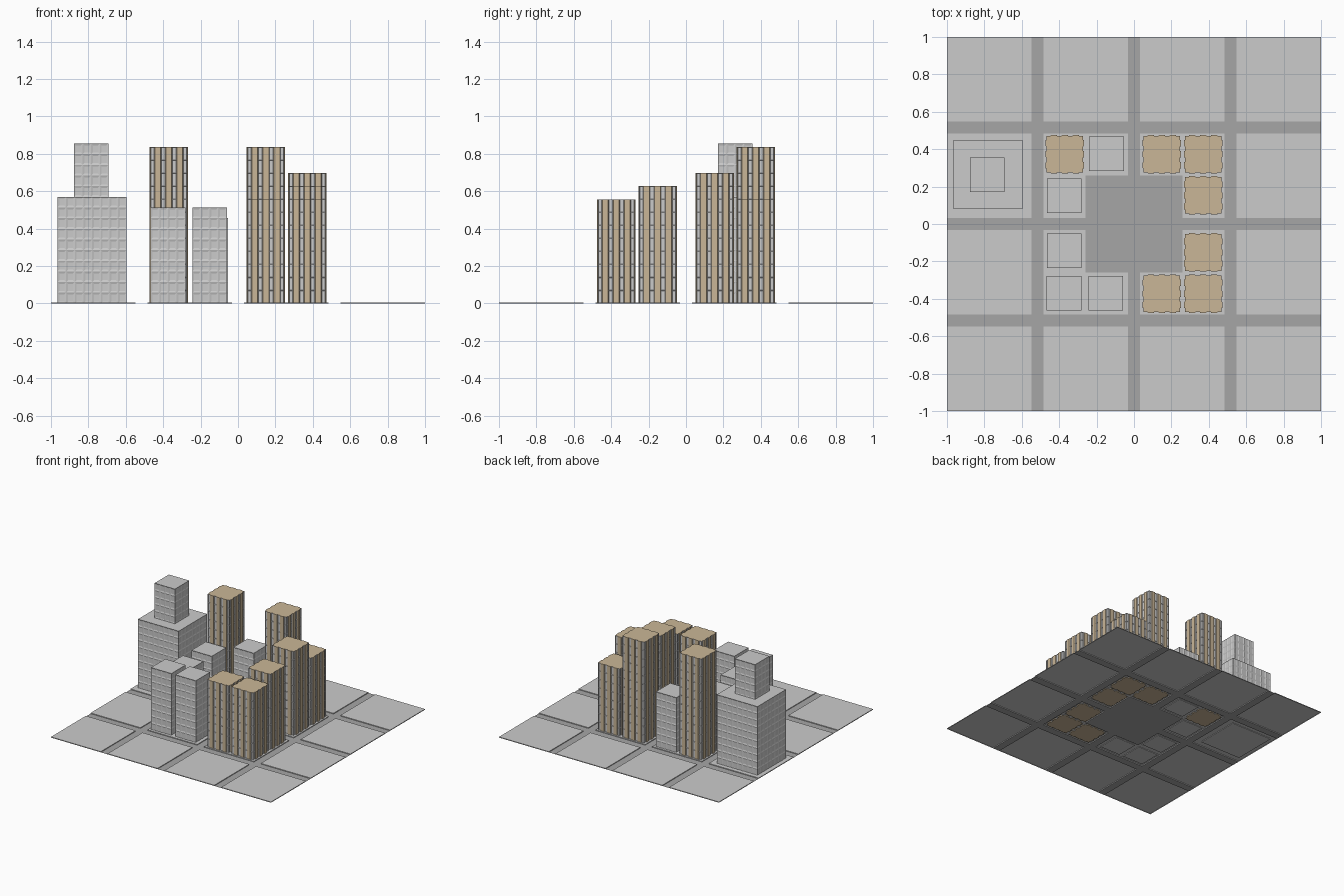
import bpy, bmesh
from mathutils import Vector, Matrix

if "Cube" in bpy.data.objects:
    bpy.data.objects.remove(bpy.data.objects["Cube"])


def material(name, rgb):
    m = bpy.data.materials.new(name)
    m.diffuse_color = (*rgb, 1)
    m.use_nodes = True
    m.node_tree.nodes["Principled BSDF"].inputs["Base Color"].default_value = m.diffuse_color
    return m


ASPHALT = material("asphalt", (0.38, 0.38, 0.38))
BRICK = material("tan_brick", (0.59, 0.47, 0.31))
PLAIN = material("plain_grey", (0.8, 0.8, 0.8))


def finish(bm, name, mats=(), loc=(0, 0, 0)):
    bmesh.ops.recalc_face_normals(bm, faces=bm.faces[:])
    me = bpy.data.meshes.new(name)
    bm.to_mesh(me)
    bm.free()
    for m in mats:
        me.materials.append(m)
    ob = bpy.data.objects.new(name, me)
    ob.location = loc
    bpy.context.collection.objects.link(ob)
    return ob


# Ground grid: road strips and plaza stay flat, the other cells are pavements
C = [-1, -0.547, -0.485, -0.26, -0.032, 0.032, 0.26, 0.485, 0.547, 1]


def is_road(i, j):
    return i in (1, 4, 7) or j in (1, 4, 7) or (3 <= i <= 5 and 3 <= j <= 5)


def ground(name, road, z, mats):
    bm = bmesh.new()
    for i in range(9):
        for j in range(9):
            if is_road(i, j) == road:
                pts = [(C[i], C[j]), (C[i + 1], C[j]), (C[i + 1], C[j + 1]), (C[i], C[j + 1])]
                bm.faces.new([bm.verts.new((x, y, z)) for x, y in pts])
    bmesh.ops.remove_doubles(bm, verts=bm.verts[:], dist=1e-4)
    if not road:
        # kerb sides
        rim = [e for e in bm.edges if e.is_boundary]
        new = bmesh.ops.extrude_edge_only(bm, edges=rim)["geom"]
        for v in new:
            if isinstance(v, bmesh.types.BMVert):
                v.co.z = 0
    bmesh.ops.recalc_face_normals(bm, faces=bm.faces[:])
    for f in bm.faces:
        if abs(f.normal.z) > 0.5 and f.normal.z < 0:
            f.normal_flip()
    me = bpy.data.meshes.new(name)
    bm.to_mesh(me)
    bm.free()
    for m in mats:
        me.materials.append(m)
    bpy.context.collection.objects.link(bpy.data.objects.new(name, me))


ground("roads", True, 0, [ASPHALT])
ground("pavement_blocks", False, 0.006, [])


def ring(side):
    """Turn one front-side outline into a closed four-sided outline."""
    return [Matrix.Rotation(k * 1.5707963, 2) @ Vector(p) for k in range(4) for p in side]


def tower(name, side, floors, floor_h, loc, window, inset, depth, mats=()):
    """Stack floors of one outline; window(i) says which wall bays hold windows."""
    bm = bmesh.new()
    prof = ring(side)
    n = len(prof)
    rows = [[bm.verts.new((p.x, p.y, k * floor_h)) for p in prof] for k in range(floors + 1)]
    base = 1 if mats else 0
    panes = []
    for k in range(floors):
        for i in range(n):
            j = (i + 1) % n
            f = bm.faces.new((rows[k][i], rows[k][j], rows[k + 1][j], rows[k + 1][i]))
            f.material_index = base
            if window(i):
                f.material_index = 0
                panes.append(f)
    for f in (bm.faces.new(rows[-1]), bm.faces.new(rows[0][::-1])):
        f.material_index = base
    bmesh.ops.recalc_face_normals(bm, faces=bm.faces[:])
    bmesh.ops.inset_individual(bm, faces=panes, thickness=inset, depth=-depth)
    return finish(bm, name, mats, loc)


# Grey concrete towers with small recessed windows
def grey_tower(name, x, y, z, floors, modules=1):
    w, bays = 0.185 * modules, 4 * modules
    side = [(-w / 2 + w * i / bays, -w / 2) for i in range(bays)]
    tower(name, side, floors, 0.057, (x, y, z), lambda i: True, 0.014, 0.003)


grey_tower("landmark_base", -0.78, 0.265, 0, 10, 2)
grey_tower("landmark_top", -0.785, 0.263, 0.57, 5)
for k, (x, y, fl) in enumerate([(-0.147, 0.375, 8), (-0.372, 0.152, 8), (-0.372, -0.144, 8),
                                (-0.374, -0.37, 9), (-0.152, -0.37, 9)]):
    grey_tower(f"grey_tower_{k + 1}", x, y, 0, fl)

# Tan towers: three brick piers per side standing proud of the grey window strips
IN, OUT = 0.098, 0.103
PIER = [(-IN, -IN)]
for c in (-0.059, 0, 0.059):
    PIER += [(c - 0.0175, -IN), (c - 0.0155, -OUT), (c + 0.0155, -OUT), (c + 0.0175, -IN)]


def strip(i):
    return (i % 13) % 4 == 0


for k, (x, y, fl) in enumerate([(-0.37, 0.373, 12), (0.149, 0.373, 12), (0.37, 0.373, 8),
                                (0.37, 0.153, 10), (0.37, -0.152, 9), (0.37, -0.373, 8),
                                (0.149, -0.373, 8)]):
    tower(f"tan_tower_{k + 1}", PIER, fl, 0.0696, (x, y, 0), strip, 0.003, 0.003, (PLAIN, BRICK))
